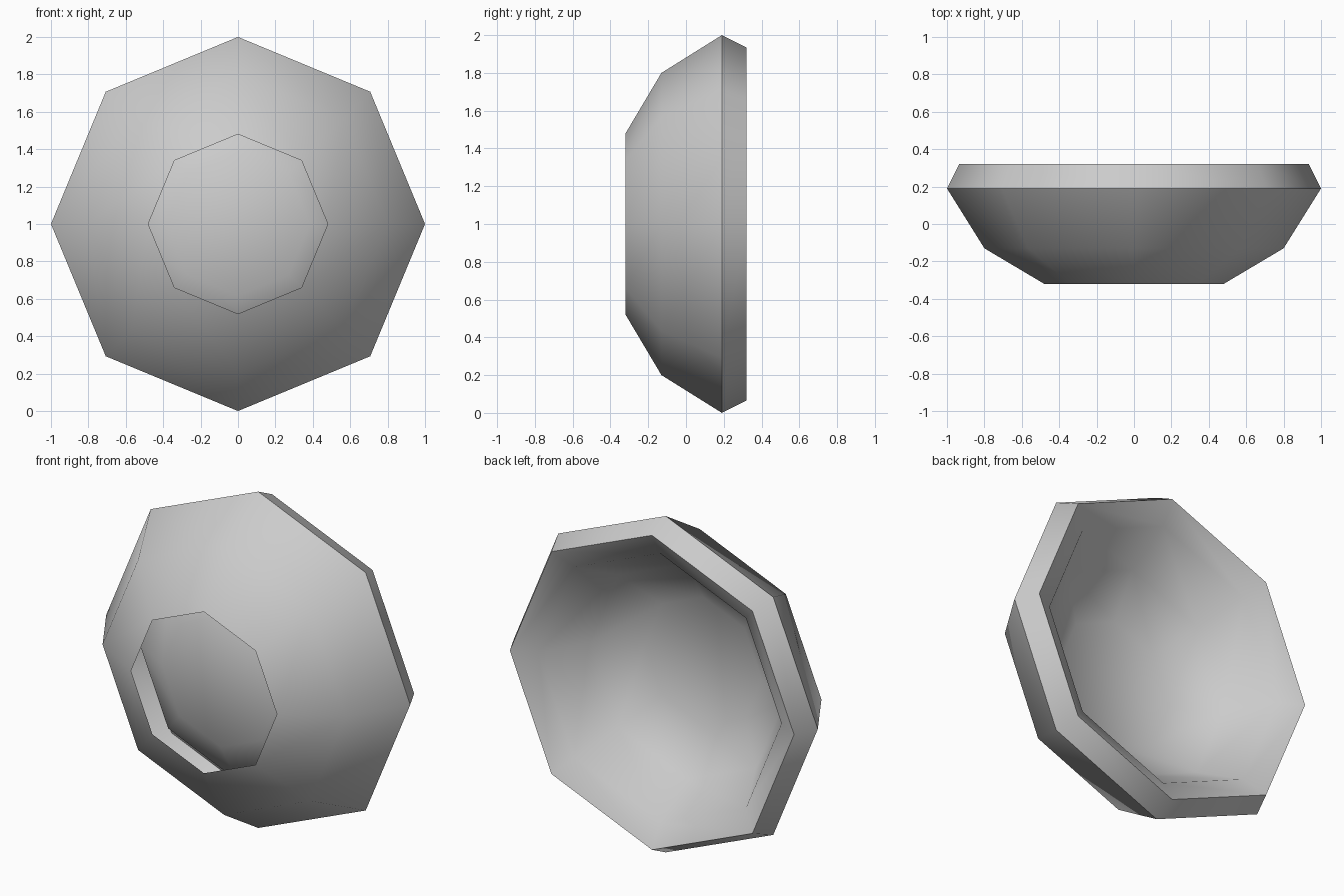
import bpy, bmesh, math

cube = bpy.data.objects.get("Cube")
if cube:
    bpy.data.objects.remove(cube)

SIDES = 8

# Plain grey finish
grey = bpy.data.materials.new("grey")
grey.use_nodes = True
colour = (0.6, 0.6, 0.6, 1)
grey.diffuse_color = colour
grey.node_tree.nodes["Principled BSDF"].inputs["Base Color"].default_value = colour

# Profile as (radius, y): open front hole, outer shell, rim, inner dish
outer = [(0.48, -0.32), (0.80, -0.13), (1.0, 0.19), (0.935, 0.32)]
dish = [(0.80, 0.245), (0.64, -0.01), (0.384, -0.163)]

bm = bmesh.new()


def ring(radius, y):
    angles = [2 * math.pi * i / SIDES for i in range(SIDES)]
    return [bm.verts.new((radius * math.cos(a), y, 1 + radius * math.sin(a)))
            for a in angles]


# Skin the eight-sided rings, facing out on the shell and back in the dish
rings = [ring(r, y) for r, y in outer + dish]
for a, b in zip(rings, rings[1:]):
    for i in range(SIDES):
        j = (i + 1) % SIDES
        bm.faces.new((a[i], b[i], b[j], a[j]))

# Close the bottom of the dish
bm.faces.new(rings[-1][::-1])

mesh = bpy.data.meshes.new("bowl")
bm.to_mesh(mesh)
bm.free()
mesh.materials.append(grey)
bowl = bpy.data.objects.new("bowl", mesh)
bpy.context.collection.objects.link(bowl)

# Smooth sides with a crisp shoulder and rim
bpy.ops.object.select_all(action="DESELECT")
bowl.select_set(True)
bpy.context.view_layer.objects.active = bowl
bpy.ops.object.shade_smooth_by_angle(angle=math.radians(50))
